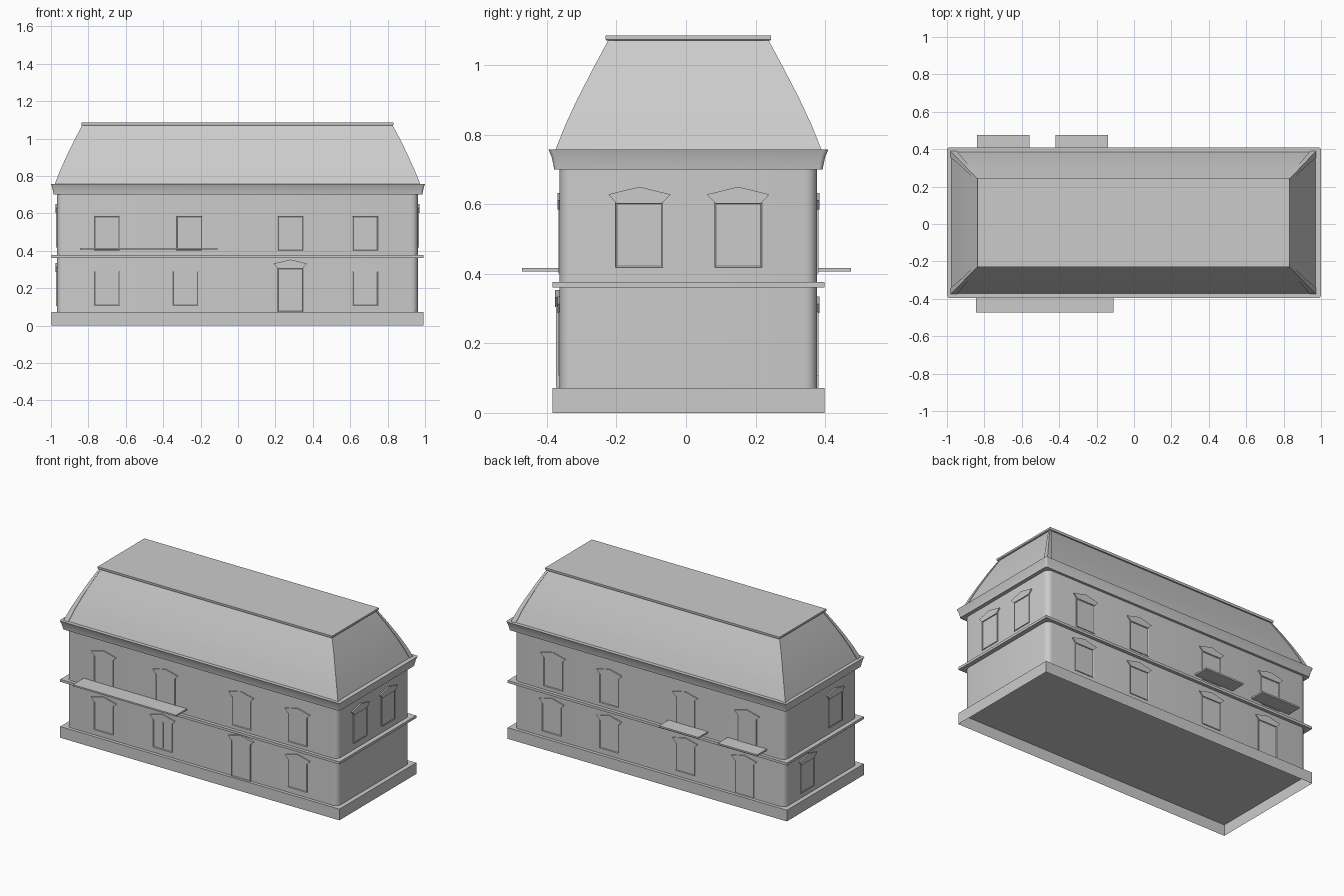
import bpy, bmesh, math
from mathutils import Matrix, Vector

if "Cube" in bpy.data.objects:
    bpy.data.objects.remove(bpy.data.objects["Cube"])

CX, CY = -0.003, 0.007      # centre of the building body


def finish(bm, name, angle=35):
    bmesh.ops.recalc_face_normals(bm, faces=bm.faces)
    me = bpy.data.meshes.new(name)
    bm.to_mesh(me)
    bm.free()
    ob = bpy.data.objects.new(name, me)
    bpy.context.collection.objects.link(ob)
    bpy.ops.object.select_all(action='DESELECT')
    ob.select_set(True)
    bpy.context.view_layer.objects.active = ob
    bpy.ops.object.shade_smooth_by_angle(angle=math.radians(angle))
    return ob


def rounded_rect(hx, hy, r, n=4):
    if r == 0:
        return [(hx, hy), (-hx, hy), (-hx, -hy), (hx, -hy)]
    pts = []
    for q, (sx, sy) in enumerate([(1, 1), (-1, 1), (-1, -1), (1, -1)]):
        for i in range(n + 1):
            a = math.radians(90 * (q + i / n))
            pts.append((sx * (hx - r) + r * math.cos(a), sy * (hy - r) + r * math.sin(a)))
    return pts


def loft(name, levels, r=0.0, cx=CX, cy=CY, bottom=True, top=True):
    """Stack of rectangles (z, half x, half y) joined into one shell."""
    bm = bmesh.new()
    rings = [[bm.verts.new((cx + x, cy + y, z)) for x, y in rounded_rect(hx, hy, r)]
             for z, hx, hy in levels]
    n = len(rings[0])
    for a, b in zip(rings, rings[1:]):
        for i in range(n):
            j = (i + 1) % n
            bm.faces.new((a[i], a[j], b[j], b[i]))
    if bottom:
        bm.faces.new(rings[0])
    if top:
        bm.faces.new(rings[-1])
    return finish(bm, name)


# Wall frames: rotation about z, distance of the wall plane, side
WALLS = {'front': (0, (0, -0.363)), 'right': (90, (0.962, 0)),
         'back': (180, (0, 0.377)), 'left': (270, (-0.968, 0))}


def prism(name, wall, pos, outline, depth, inset=0.0):
    """Extrude an outline (u, z) out of a wall; optional recessed pane."""
    ang, (ox, oy) = WALLS[wall]
    along = Vector((pos, 0, 0)) if wall in ('front', 'back') else Vector((0, pos, 0))
    m = Matrix.Translation(Vector((ox, oy, 0)) + along) @ Matrix.Rotation(math.radians(ang), 4, 'Z')
    bm = bmesh.new()
    back = [bm.verts.new((u, 0.004, z)) for u, z in outline]
    front = [bm.verts.new((u, -depth, z)) for u, z in outline]
    n = len(outline)
    for i in range(n):
        j = (i + 1) % n
        bm.faces.new((back[i], back[j], front[j], front[i]))
    bm.faces.new(back[::-1])
    face = bm.faces.new(front)
    if inset:
        bmesh.ops.recalc_face_normals(bm, faces=bm.faces)
        bmesh.ops.inset_region(bm, faces=[face], thickness=inset, depth=-0.003)
    bm.transform(m)
    return finish(bm, name, 20)


def opening(name, wall, pos, z0, z1, peak, hw=0.068, depth=0.006):
    """Framed panel with a shallow pointed hood."""
    prism(name + "_panel", wall, pos, [(-hw, z0), (hw, z0), (hw, z1), (-hw, z1)], depth, 0.006)
    h = peak - 0.022
    prism(name + "_hood", wall, pos, [(-0.065, h - 0.026), (0.065, h - 0.026), (0.09, h),
                                      (0, peak), (-0.09, h)], depth + 0.003)


# Plinth, open underneath
loft("plinth", [(0, 0.994, 0.391), (0.072, 0.994, 0.391)], bottom=False)

# Walls with rounded corners
loft("walls", [(0.072, 0.965, 0.370), (0.705, 0.965, 0.370)], r=0.035, bottom=False, top=False)

# String course between the floors
loft("string_course", [(0.36, 0.994, 0.391), (0.376, 0.994, 0.391)])

# Flared cornice
loft("cornice", [(0.70, 0.986, 0.386), (0.712, 0.988, 0.388), (0.735, 0.992, 0.393),
                 (0.757, 0.999, 0.402)], r=0.012, cx=0)

# Bowed mansard roof
PROFILE = [(0.755, 0.978, 0.383), (0.83, 0.948, 0.353), (0.905, 0.914, 0.318),
           (0.99, 0.873, 0.274), (1.072, 0.829, 0.230)]
loft("mansard_roof", [(z, x - 0.004, y - 0.004) for z, x, y in PROFILE], bottom=False, top=False)

# Tapering ribs on the four hips
bm = bmesh.new()
for sx in (-1, 1):
    for sy in (-1, 1):
        rings = []
        for k, (z, x, y) in enumerate(PROFILE):
            w = 0.034 - 0.005 * k
            rings.append([bm.verts.new((CX + sx * (x - a), CY + sy * (y - b), z))
                          for a, b in [(0, 0), (w, 0), (w, w), (0, w)]])
        for p, q in zip(rings, rings[1:]):
            for i in range(4):
                j = (i + 1) % 4
                bm.faces.new((p[i], p[j], q[j], q[i]))
finish(bm, "hip_ribs")

# Flat roof cap
loft("roof_cap", [(1.07, 0.832, 0.236), (1.074, 0.835, 0.238), (1.085, 0.835, 0.238)])

# Windows on both long sides
for wall in ('front', 'back'):
    for x in (-0.70, -0.26, 0.28, 0.68):
        opening(wall + "_upper_window", wall, x, 0.40, 0.585, 0.632, depth=0.004)
for wall, xs in (('front', (-0.70, -0.28, 0.68)), ('back', (-0.26, 0.28, 0.69))):
    for x in xs:
        opening(wall + "_lower_window", wall, x, 0.107, 0.29, 0.335, depth=0.004)
prism("front_window_mullion", 'front', -0.28, [(-0.004, 0.12), (0.004, 0.12), (0.004, 0.285),
                                               (-0.004, 0.285)], 0.005)

# Doors
opening("front_door", 'front', 0.28, 0.073, 0.307, 0.353, depth=0.010)
opening("back_door", 'back', -0.68, 0.073, 0.29, 0.335, depth=0.004)

# Windows on the short ends
for y in (-0.134, 0.15):
    opening("right_upper_window", 'right', y, 0.418, 0.605, 0.650, depth=0.005)
opening("left_upper_window", 'left', -0.134, 0.418, 0.605, 0.650, depth=0.005)
opening("left_lower_window", 'left', 0.15, 0.105, 0.29, 0.335, depth=0.005)

# Balcony slabs
for name, x0, x1, y0, y1 in (("front_balcony", -0.845, -0.11, -0.472, -0.36),
                             ("back_balcony_outer", -0.84, -0.56, 0.37, 0.475),
                             ("back_balcony_inner", -0.42, -0.14, 0.37, 0.475)):
    hx, hy = (x1 - x0) / 2, (y1 - y0) / 2
    loft(name, [(0.406, hx, hy), (0.416, hx, hy)], cx=x0 + hx, cy=y0 + hy)
